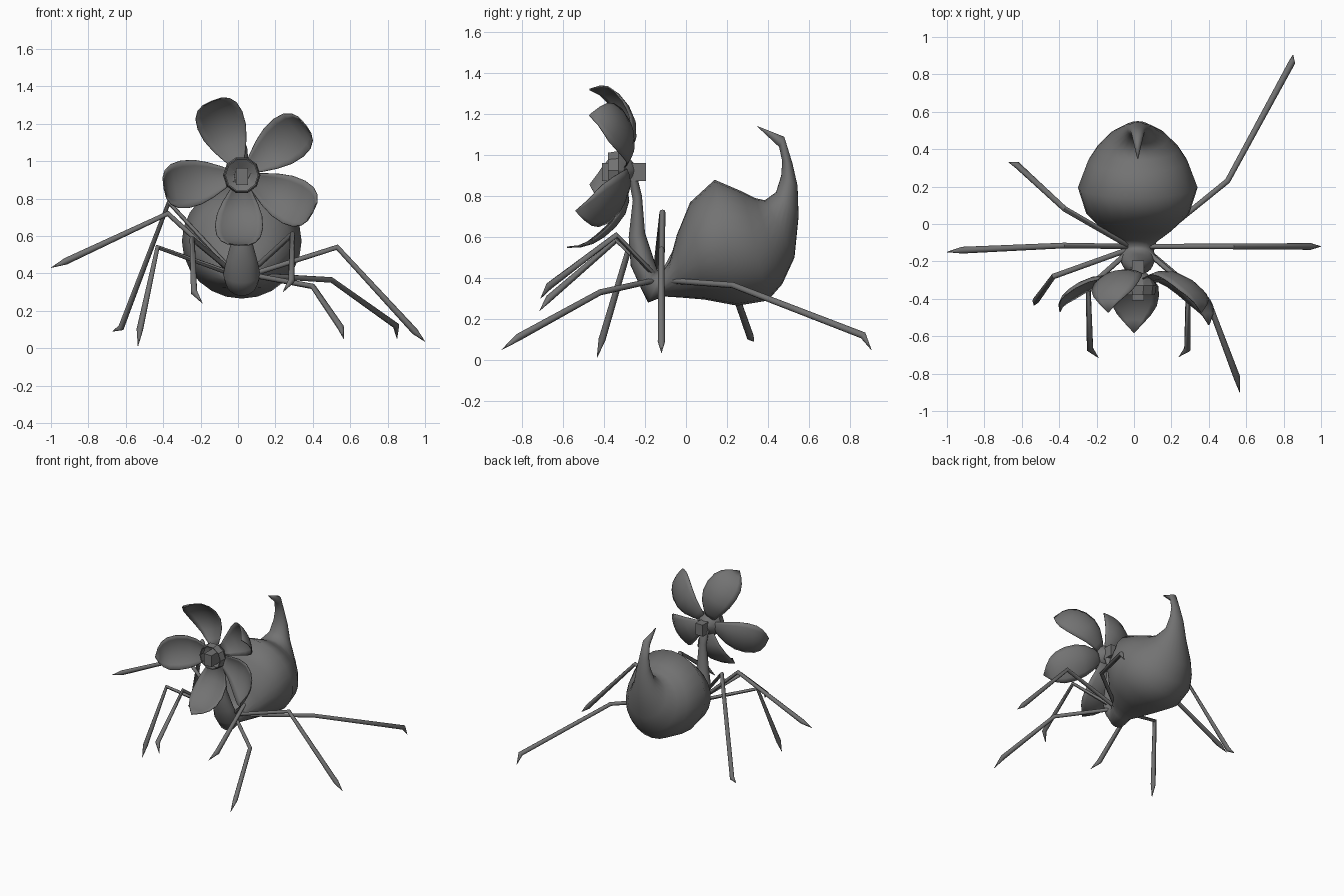
import bpy, bmesh, math
from mathutils import Vector

CX = 0.02  # the body sits slightly right of centre

# Dark grey used everywhere
grey = bpy.data.materials.new("dark_grey")
grey.diffuse_color = (0.17, 0.17, 0.17, 1)


def make(name, rings, closed=True, cap=True, angle=50):
    """Skin a list of point rings into one object."""
    bm = bmesh.new()
    rows = [[bm.verts.new(p) for p in r] for r in rings]
    n = len(rows[0])
    for a, b in zip(rows, rows[1:]):
        for i in range(n if closed else n - 1):
            j = (i + 1) % n
            bm.faces.new((a[i], a[j], b[j], b[i]))
    if cap:
        bm.faces.new(rows[0])
        bm.faces.new(rows[-1])
    bmesh.ops.remove_doubles(bm, verts=bm.verts, dist=0.0002)
    bmesh.ops.recalc_face_normals(bm, faces=bm.faces)
    me = bpy.data.meshes.new(name)
    bm.to_mesh(me)
    bm.free()
    me.materials.append(grey)
    ob = bpy.data.objects.new(name, me)
    bpy.context.collection.objects.link(ob)
    bpy.ops.object.select_all(action='DESELECT')
    ob.select_set(True)
    bpy.context.view_layer.objects.active = ob
    bpy.ops.object.shade_smooth_by_angle(angle=math.radians(angle))
    return ob


# Body: neck, thorax, abdomen and hooked tail. Each ring is spanned by two
# side-profile points (y, z) and a half width
profile = [
    ((-0.31, 0.95), (-0.25, 0.93), 0.04),
    ((-0.28, 0.88), (-0.235, 0.88), 0.035),
    ((-0.26, 0.78), (-0.215, 0.80), 0.03),
    ((-0.28, 0.60), (-0.20, 0.62), 0.045),
    ((-0.27, 0.46), (-0.16, 0.50), 0.08),
    ((-0.22, 0.35), (-0.14, 0.44), 0.10),
    ((-0.185, 0.28), (-0.115, 0.43), 0.085),
    ((-0.11, 0.31), (-0.08, 0.48), 0.10),
    ((-0.03, 0.305), (-0.045, 0.61), 0.18),
    ((0.09, 0.295), (0.02, 0.77), 0.275),
    ((0.25, 0.265), (0.14, 0.88), 0.32),
    ((0.40, 0.29), (0.28, 0.82), 0.265),
    ((0.47, 0.37), (0.34, 0.79), 0.22),
    ((0.53, 0.50), (0.385, 0.78), 0.16),
    ((0.55, 0.70), (0.44, 0.82), 0.085),
    ((0.545, 0.85), (0.465, 0.90), 0.055),
    ((0.52, 0.96), (0.47, 0.97), 0.038),
    ((0.48, 1.09), (0.455, 1.04), 0.03),
    ((0.35, 1.142), (0.35, 1.138), 0.003),
]
rings = []
for a, b, w in profile:
    a, b = Vector((CX, *a)), Vector((CX, *b))
    mid, half = (a + b) / 2, (a - b) / 2
    rings.append([mid + half * math.cos(t) + Vector((w * math.sin(t), 0, 0))
                  for t in (math.tau * i / 24 for i in range(24))])
make("body", rings, angle=120)

# Legs: root, knee, ankle and pointed foot tip
legs = {
    "right_back_leg": [(0.08, -0.11, 0.39), (0.50, 0.23, 0.365), (0.845, 0.865, 0.12), (0.85, 0.905, 0.05)],
    "right_middle_leg": [(0.09, -0.12, 0.40), (0.53, -0.12, 0.54), (0.945, -0.12, 0.09), (1.0, -0.12, 0.035)],
    "right_front_leg": [(0.08, -0.15, 0.39), (0.40, -0.42, 0.33), (0.55, -0.82, 0.11), (0.565, -0.90, 0.05)],
    "right_feeler_leg": [(0.06, -0.14, 0.40), (0.29, -0.34, 0.61), (0.285, -0.67, 0.36), (0.24, -0.71, 0.30)],
    "left_back_leg": [(-0.04, -0.11, 0.42), (-0.37, 0.08, 0.78), (-0.625, 0.315, 0.11), (-0.67, 0.33, 0.09)],
    "left_middle_leg": [(-0.04, -0.12, 0.41), (-0.375, -0.115, 0.72), (-0.92, -0.14, 0.465), (-1.0, -0.15, 0.43)],
    "left_front_leg": [(-0.04, -0.14, 0.40), (-0.43, -0.28, 0.54), (-0.525, -0.41, 0.10), (-0.535, -0.435, 0.01)],
    "left_feeler_leg": [(-0.02, -0.14, 0.40), (-0.245, -0.34, 0.585), (-0.235, -0.67, 0.30), (-0.19, -0.715, 0.24)],
}
for name, pts in legs.items():
    pts = [Vector(p) for p in pts]
    rings = []
    for k, (p, r) in enumerate(zip(pts, (0.014, 0.015, 0.018, 0.001))):
        d = (pts[min(k + 1, 3)] - p).normalized() + (p - pts[max(k - 1, 0)]).normalized()
        d.normalize()
        u = d.cross(Vector((0, 0, 1))).normalized()
        v = d.cross(u)
        rings.append([p + r * (u * math.cos(t) + v * math.sin(t))
                      for t in (math.tau * i / 8 for i in range(8))])
    make(name, rings)

# Petals: blades curling forward to a point; stations are radius, forward, half width, cup
FC = Vector((CX, -0.30, 0.93))
blade = [(0.04, 0.0, 0.025, 0.005), (0.10, -0.02, 0.06, 0.015), (0.17, -0.035, 0.095, 0.025),
         (0.24, -0.025, 0.12, 0.035), (0.31, 0.01, 0.128, 0.04), (0.365, 0.055, 0.118, 0.04),
         (0.40, 0.10, 0.092, 0.03), (0.418, 0.15, 0.055, 0.015), (0.422, 0.215, 0.002, 0.0)]
petals = [("top", 112, 1.0, 1.02), ("upper_right", 38, 1.02, 0.95), ("lower_right", -28, 1.02, 1.0),
          ("bottom", -93, 0.9, 1.1), ("left", 190, 1.0, 0.75)]
for name, ang, length, depth in petals:
    a = math.radians(ang)
    out = Vector((math.cos(a), 0, math.sin(a)))
    side = Vector((-math.sin(a), 0, math.cos(a)))
    rings = []
    for r, f, w, c in blade:
        row = []
        for i in range(9):
            s = i / 4 - 1
            p = FC + out * r * length + side * w * s
            p.y -= f * depth + c * s * s
            p.y += 0.12 * (p.z - FC.z)  # flower leans forward at the bottom
            row.append(p)
        rings.append(row)
    ob = make(name + "_petal", rings, closed=False, cap=False)
    mod = ob.modifiers.new("thickness", 'SOLIDIFY')
    mod.thickness = 0.006
    mod.offset = 0

# Open cup in the middle of the flower
cup = [(0.03, -0.25), (0.07, -0.28), (0.10, -0.33), (0.092, -0.38), (0.085, -0.378), (0.09, -0.33), (0.03, -0.29)]
make("flower_cup", [[(CX + r * math.cos(t), y, 0.925 + r * math.sin(t))
                     for t in (math.tau * i / 10 for i in range(10))] for r, y in cup], angle=30)

# Square rod through the flower centre
bpy.ops.mesh.primitive_cube_add(size=1, location=(0.022, -0.302, 0.918))
rod = bpy.context.object
rod.name = "flower_core"
rod.scale = (0.065, 0.215, 0.09)
rod.data.materials.append(grey)
